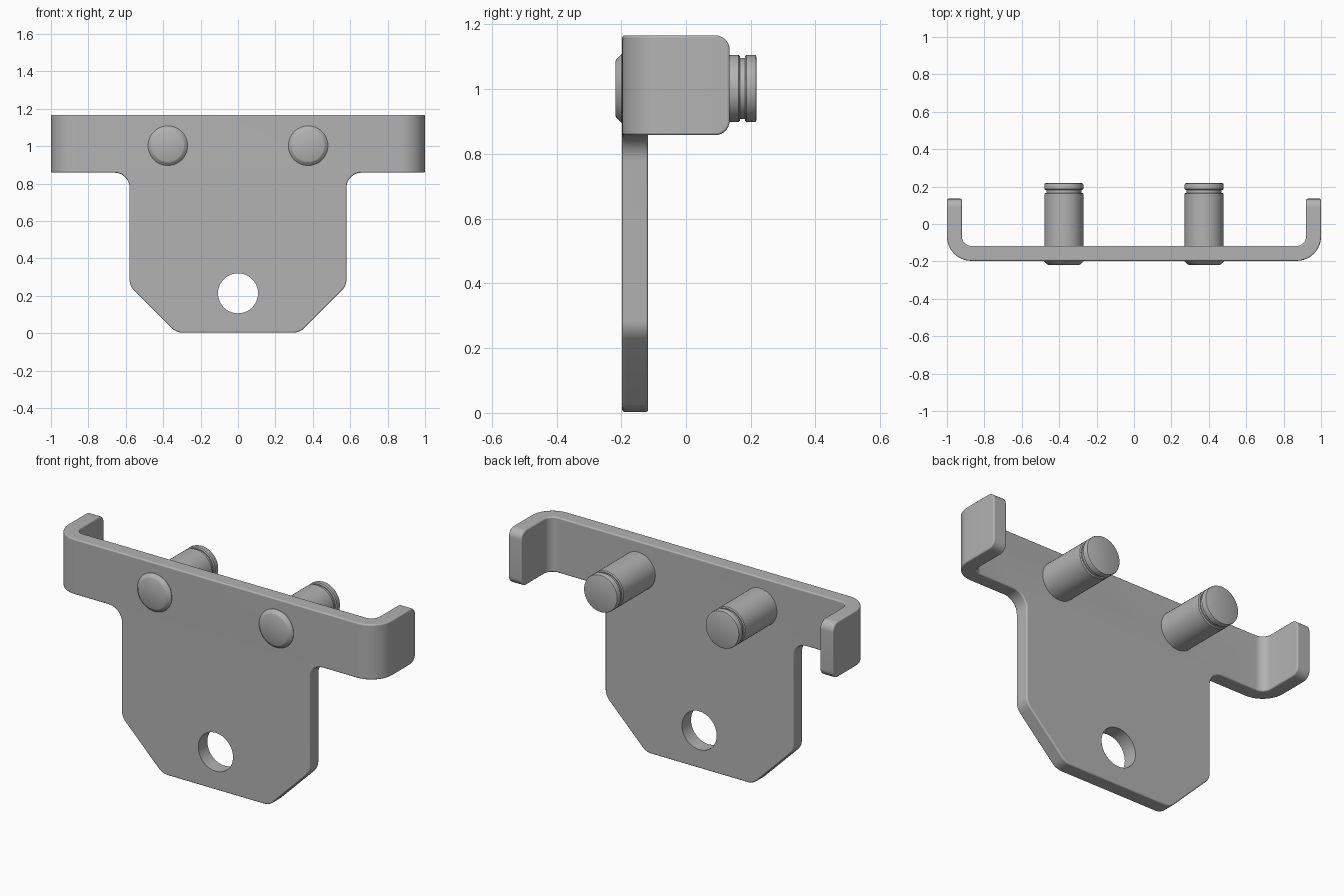
import bpy, bmesh, math
from mathutils import Vector, Matrix

if "Cube" in bpy.data.objects:
    bpy.data.objects.remove(bpy.data.objects["Cube"])

grey = bpy.data.materials.new("satin_grey")
grey.diffuse_color = (0.45, 0.45, 0.45, 1)
grey.use_nodes = True
grey.node_tree.nodes["Principled BSDF"].inputs["Base Color"].default_value = grey.diffuse_color


def rounded(points, steps=10):
    """Outline from (a, b, radius) corners, each filleted."""
    out = []
    n = len(points)
    for i, (a, b, r) in enumerate(points):
        p = Vector((a, b))
        if r == 0:
            out.append(p)
            continue
        u = (Vector(points[i - 1][:2]) - p).normalized()
        v = (Vector(points[(i + 1) % n][:2]) - p).normalized()
        half = u.angle(v) / 2
        c = p + (u + v).normalized() * r / math.sin(half)
        s = p + u * r / math.tan(half) - c
        e = p + v * r / math.tan(half) - c
        turn = math.atan2(s.x * e.y - s.y * e.x, s.dot(e))
        for k in range(steps + 1):
            t = turn * k / steps
            out.append(c + Vector((s.x * math.cos(t) - s.y * math.sin(t),
                                   s.x * math.sin(t) + s.y * math.cos(t))))
    return out


def prism(name, outline, place, lo, hi, helper=True):
    """Extrude an outline from lo to hi; place maps (a, b, depth) to xyz."""
    bm = bmesh.new()
    f = bm.faces.new([bm.verts.new(place(p.x, p.y, lo)) for p in outline])
    ext = bmesh.ops.extrude_face_region(bm, geom=[f])
    shift = Vector(place(0, 0, hi)) - Vector(place(0, 0, lo))
    bmesh.ops.translate(bm, vec=shift,
                        verts=[g for g in ext["geom"] if isinstance(g, bmesh.types.BMVert)])
    bmesh.ops.recalc_face_normals(bm, faces=bm.faces)
    me = bpy.data.meshes.new(name)
    bm.to_mesh(me)
    bm.free()
    me.materials.append(grey)
    ob = bpy.data.objects.new(name, me)
    bpy.context.collection.objects.link(ob)
    ob.hide_render = helper
    ob.hide_viewport = False
    return ob


def smooth(ob):
    bpy.ops.object.select_all(action='DESELECT')
    ob.select_set(True)
    bpy.context.view_layer.objects.active = ob
    bpy.ops.object.shade_smooth_by_angle(angle=math.radians(35))


def mirrored(half):
    return half + [(-a, b, r) for a, b, r in reversed(half)]


# bent sheet, seen from above: a channel with rounded bends
F, B, END = -0.197, -0.117, 0.137
plate = prism("bracket_plate", rounded(mirrored(
    [(1, F, 0.13), (1, END, 0), (0.92, END, 0), (0.92, B, 0.05)])),
    lambda a, b, d: (a, b, d), -0.1, 1.3, helper=False)

# front silhouette: arms on top, clipped lower corners
front_cut = prism("front_outline", rounded(mirrored(
    [(0.33, 0.003, 0.08), (0.58, 0.253, 0.08), (0.58, 0.858, 0.08),
     (1.2, 0.858, 0), (1.2, 1.166, 0)])),
    lambda a, b, d: (a, d, b), -0.5, 0.5)

# side silhouette: rounded ends on the arms
side_cut = prism("side_outline", rounded(
    [(-0.4, -0.2, 0), (-0.09, -0.2, 0), (-0.09, 0.85, 0), (-0.05, 0.858, 0),
     (END - 0.002, 0.858, 0.045), (END - 0.002, 1.166, 0.045), (-0.05, 1.166, 0),
     (-0.4, 1.3, 0)]),
    lambda a, b, d: (d, a, b), -1.5, 1.5)

# mounting hole
hole_cut = prism("hole_cutter", [Vector((0.107 * math.cos(k * math.tau / 64),
                                         0.213 + 0.107 * math.sin(k * math.tau / 64)))
                                 for k in range(64)],
                 lambda a, b, d: (a, d, b), -0.5, 0.5)

for cutter, op in ((front_cut, 'INTERSECT'), (side_cut, 'INTERSECT'), (hole_cut, 'DIFFERENCE')):
    m = plate.modifiers.new(cutter.name, 'BOOLEAN')
    m.object, m.operation, m.solver = cutter, op, 'EXACT'

# apply the cuts, drop the cutters, then soften the edges except the hole rim
deps = bpy.context.evaluated_depsgraph_get()
cut_mesh = bpy.data.meshes.new_from_object(plate.evaluated_get(deps))
plate.modifiers.clear()
plate.data = cut_mesh
for c in (front_cut, side_cut, hole_cut):
    bpy.data.objects.remove(c)
bm = bmesh.new()
bm.from_mesh(cut_mesh)
bmesh.ops.remove_doubles(bm, verts=bm.verts, dist=0.0005)
bmesh.ops.dissolve_limit(bm, angle_limit=0.01, verts=bm.verts, edges=bm.edges)
weight = bm.edges.layers.float.new("bevel_weight_edge")
for e in bm.edges:
    mid = (e.verts[0].co + e.verts[1].co) / 2
    in_hole = math.hypot(mid.x, mid.z - 0.213) < 0.12
    if len(e.link_faces) == 2 and e.calc_face_angle() > math.radians(40) and not in_hole:
        e[weight] = 1
bm.to_mesh(cut_mesh)
bm.free()
bev = plate.modifiers.new("soft_edges", 'BEVEL')
bev.width, bev.segments, bev.limit_method = 0.009, 3, 'WEIGHT'
smooth(plate)

# pins: lathed profile (y, radius) with riveted head and ring groove
profile = [(-0.218, 0), (-0.218, 0.084), (-0.215, 0.09), (-0.199, 0.106), (-0.19, 0.106),
           (-0.19, 0.104), (0.162, 0.104), (0.167, 0.099), (0.167, 0.094), (0.182, 0.094),
           (0.182, 0.099), (0.187, 0.104), (0.211, 0.104), (0.216, 0.102), (0.218, 0.097),
           (0.218, 0)]
for side, x in (("left", -0.375), ("right", 0.375)):
    bm = bmesh.new()
    vs = [bm.verts.new((r, y, 0)) for y, r in profile]
    es = [bm.edges.new(p) for p in zip(vs, vs[1:])]
    bmesh.ops.spin(bm, geom=vs + es, cent=(0, 0, 0), axis=(0, 1, 0),
                   angle=math.tau, steps=48, use_duplicate=False)
    bmesh.ops.remove_doubles(bm, verts=bm.verts, dist=0.0001)
    bmesh.ops.recalc_face_normals(bm, faces=bm.faces)
    me = bpy.data.meshes.new(side + "_pin")
    bm.to_mesh(me)
    bm.free()
    me.materials.append(grey)
    pin = bpy.data.objects.new(side + "_pin", me)
    pin.location = (x, 0, 1.002)
    bpy.context.collection.objects.link(pin)
    smooth(pin)
